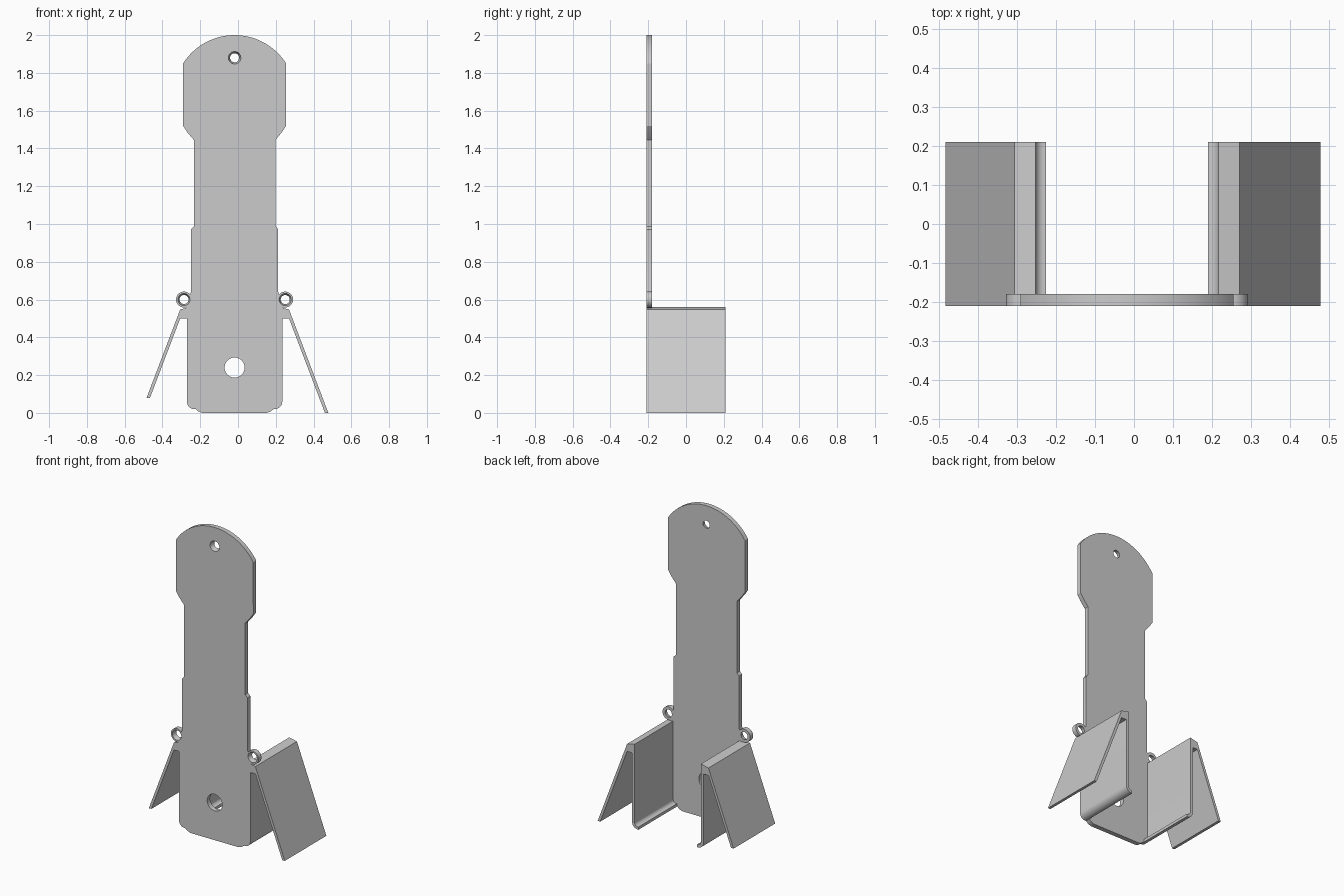
import bpy, bmesh
from math import sin, cos, radians, asin, degrees

cube = bpy.data.objects.get("Cube")
if cube:
    bpy.data.objects.remove(cube, do_unlink=True)

grey = bpy.data.materials.new("plain_grey")
grey.use_nodes = True
grey.diffuse_color = (0.6, 0.6, 0.6, 1)
grey.node_tree.nodes["Principled BSDF"].inputs["Base Color"].default_value = (0.6, 0.6, 0.6, 1)

CX = -0.018                       # symmetry line of the plate
FRONT, PLATE_BACK, BACK = -0.21, -0.18, 0.21
RING_U, RING_Z, RING_R = 0.268, 0.6, 0.042


def arc(u, z, r, start, end, steps):
    angles = [radians(start + (end - start) * i / steps) for i in range(steps + 1)]
    return [(u + r * cos(a), z + r * sin(a)) for a in angles]


def prism(name, profile, y0, y1, side=1):
    """Extrude an x-z profile from y0 to y1; side mirrors it about the symmetry line."""
    bm = bmesh.new()
    face = bm.faces.new([bm.verts.new((CX + side * u, y0, z)) for u, z in profile])
    new = bmesh.ops.extrude_face_region(bm, geom=[face])["geom"]
    moved = [v for v in new if isinstance(v, bmesh.types.BMVert)]
    bmesh.ops.translate(bm, verts=moved, vec=(0, y1 - y0, 0))
    bmesh.ops.recalc_face_normals(bm, faces=bm.faces)
    mesh = bpy.data.meshes.new(name)
    bm.to_mesh(mesh)
    bm.free()
    obj = bpy.data.objects.new(name, mesh)
    bpy.context.collection.objects.link(obj)
    mesh.materials.append(grey)
    return obj


def smooth(obj):
    bpy.ops.object.select_all(action="DESELECT")
    obj.select_set(True)
    bpy.context.view_layer.objects.active = obj
    bpy.ops.object.shade_smooth_by_angle(angle=radians(30))


def drill(obj, u, z, front_r, back_r):
    """Cut a round, optionally tapered hole through the plate."""
    margin = 0.01
    depth = PLATE_BACK - FRONT
    slope = (front_r - back_r) / depth * margin
    bpy.ops.mesh.primitive_cone_add(
        vertices=40, radius1=back_r - slope, radius2=front_r + slope,
        depth=depth + 2 * margin, rotation=(radians(90), 0, 0),
        location=(CX + u, (FRONT + PLATE_BACK) / 2, z))
    cutter = bpy.context.object
    cutter.name = "hole_cutter"
    cutter.hide_render = True
    cutter.data.materials.append(grey)
    mod = obj.modifiers.new("hole", "BOOLEAN")
    mod.operation, mod.solver, mod.object = "DIFFERENCE", "EXACT", cutter
    bpy.context.view_layer.objects.active = obj
    bpy.ops.object.modifier_apply(modifier=mod.name)
    bpy.data.objects.remove(cutter, do_unlink=True)


# Back plate: half outline from the crown down to the foot, then mirrored
crown_r = 0.323
crown_end = degrees(asin((1.85 - (2 - crown_r)) / crown_r))
half = arc(0, 2 - crown_r, crown_r, 90, crown_end, 16)
half += [(0.273, 1.52), (0.25, 1.485), (0.216, 1.445),
         (0.216, 0.988), (0.231, 0.972), (0.231, 0.64)]
half += arc(RING_U, RING_Z, RING_R, 140, -90, 24)
half += [(0.2525, 0.556)]
half += arc(0.2125, 0.06, 0.04, 0, -75, 6)
half += [(0.206, 0.02), (0.192, 0.008), (0.17, 0)]
plate = prism("back_plate", half + [(-u, z) for u, z in reversed(half[1:])],
              FRONT, PLATE_BACK)

# Hanging hole, large lower hole and the two eyelet holes
drill(plate, 0, 1.88, 0.033, 0.024)
drill(plate, 0, 0.24, 0.053, 0.053)
for side in (1, -1):
    drill(plate, side * RING_U, RING_Z, 0.032, 0.024)
smooth(plate)

# Side walls with inward curled feet, and splayed flaps joined at the top
for word, side, tip_z in (("left", 1, 0.0), ("right", -1, 0.08)):
    wall = [(0.2345, 0.56), (0.2525, 0.556)]
    wall += arc(0.2125, 0.06, 0.04, 0, -90, 8)
    wall += [(0.208, 0.02), (0.208, 0.038)]
    wall += arc(0.2125, 0.06, 0.022, -90, 0, 8)
    smooth(prism(word + "_side_wall", wall, PLATE_BACK, BACK, side))

    tip_u = 0.288 + 0.38 * (0.548 - tip_z)
    flap = [(0.2525, 0.556), (0.288, 0.548), (tip_u, tip_z),
            (tip_u - 0.018, tip_z), (0.288, 0.5), (0.2525, 0.5)]
    prism(word + "_splayed_flap", flap, FRONT, BACK, side)
